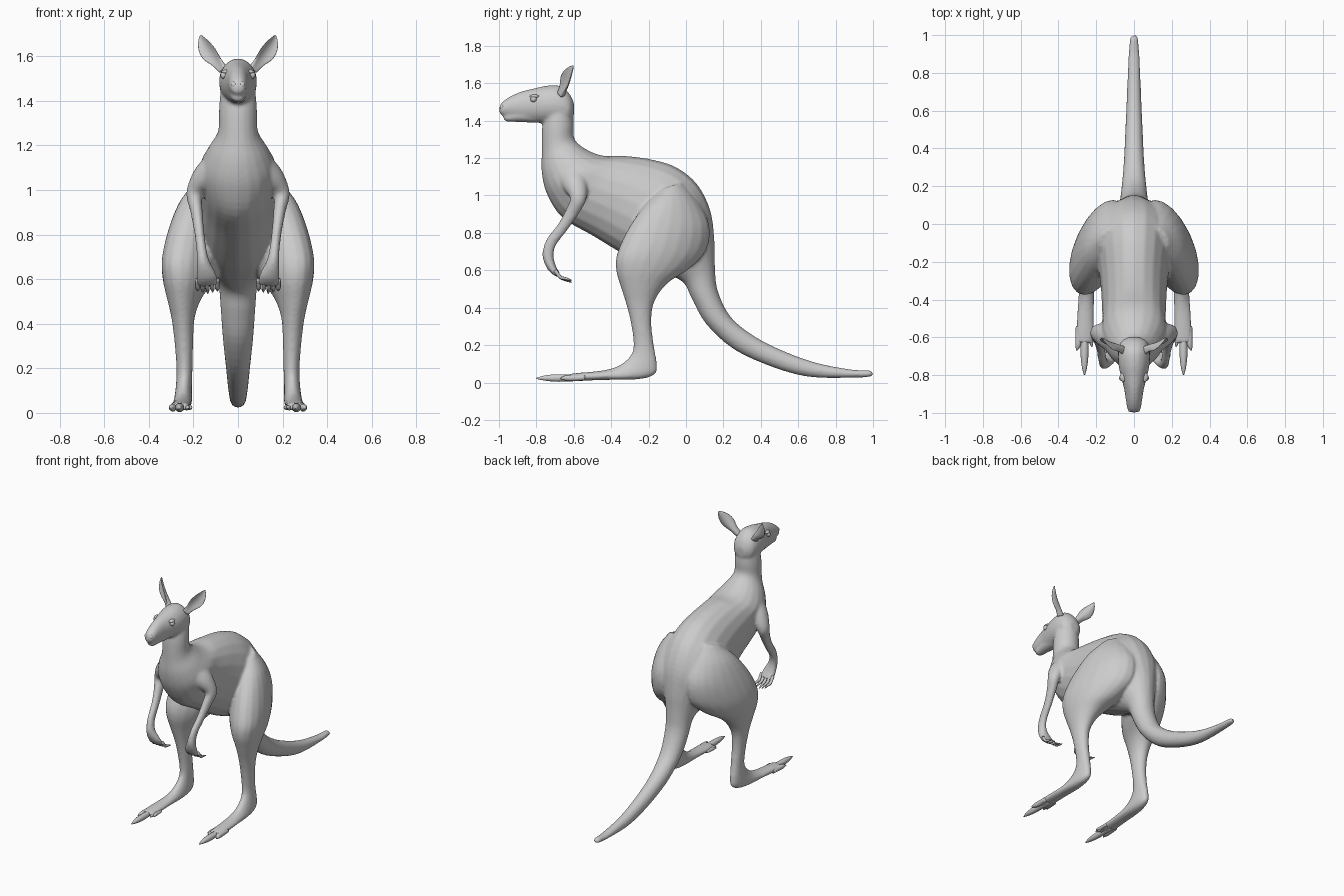
import bpy, bmesh
from math import sin, cos, pi
from mathutils import Vector, Matrix

X = Vector((1, 0, 0))


def catmull(a, b, c, d, t):
    return 0.5 * (2 * b + (c - a) * t + (2 * a - 5 * b + 4 * c - d) * t * t
                  + (3 * b - a - 3 * c + d) * t ** 3)


def loft(bm, rings, cup=None, sides=20, steps=4):
    """Skin elliptical rings (centre, half-width axis, half-depth axis)."""
    n, fine = len(rings), []
    for i in range(n - 1):
        four = [rings[min(max(i + k, 0), n - 1)] for k in (-1, 0, 1, 2)]
        for s in range(steps):
            fine.append([catmull(*[r[j] for r in four], s / steps) for j in range(3)])
    fine.append(rings[-1])
    loops = []
    for c, u, v in fine:
        loop = []
        for k in range(sides):
            a = 2 * pi * k / sides
            p = c + u * cos(a) + v * sin(a)
            if cup:
                p += cup * u.length * cos(a) ** 2
            loop.append(bm.verts.new(p))
        loops.append(loop)
    for a, b in zip(loops, loops[1:]):
        for k in range(sides):
            m = (k + 1) % sides
            bm.faces.new((a[k], a[m], b[m], b[k]))
    bm.faces.new(loops[0])
    bm.faces.new(loops[-1])


def span(rows):
    """Rows of back point, front point, half width -> rings."""
    out = []
    for r in rows:
        if len(r) == 5:
            r = (0, r[0], r[1], 0, r[2], r[3], r[4])
        p, q = Vector(r[:3]), Vector(r[3:6])
        out.append(((p + q) / 2, X * r[6], (p - q) / 2))
    return out


def limb(rows):
    """Rows of centre, half width, half depth -> rings square to the path."""
    pts = [Vector(r[:3]) for r in rows]
    out = []
    for i, r in enumerate(rows):
        t = (pts[min(i + 1, len(pts) - 1)] - pts[max(i - 1, 0)]).normalized()
        v = t.cross(X).normalized()
        out.append((pts[i], v.cross(t).normalized() * r[3], v * r[4]))
    return out


def mirrored(bm, rings, **kw):
    half = bmesh.new()
    loft(half, rings, **kw)
    add_both(bm, half)


def add_both(bm, half):
    me = bpy.data.meshes.new("half")
    half.to_mesh(me)
    half.free()
    bm.from_mesh(me)
    me.transform(Matrix.Scale(-1, 4, X))
    bm.from_mesh(me)
    bpy.data.meshes.remove(me)


def finish(name, bm):
    bmesh.ops.recalc_face_normals(bm, faces=bm.faces)
    for f in bm.faces:
        f.smooth = True
    me = bpy.data.meshes.new(name)
    bm.to_mesh(me)
    bm.free()
    ob = bpy.data.objects.new(name, me)
    bpy.context.collection.objects.link(ob)
    return ob


# Neck, torso and tail
body = bmesh.new()
loft(body, span([
    (-0.61, 1.50, -0.75, 1.46, .075), (-0.60, 1.38, -0.77, 1.36, .085),
    (-0.595, 1.30, -0.772, 1.22, .09), (-0.53, 1.245, -0.77, 1.11, .135),
    (-0.44, 1.212, -0.74, 1.0, .17), (-0.33, 1.212, -0.66, .88, .168),
    (-0.18, 1.192, -0.50, .785, .175), (-0.05, 1.15, -0.36, .70, .19),
    (0.06, 1.06, -0.25, .64, .20), (0.13, .92, -0.15, .60, .18),
    (0.152, .76, -0.08, .57, .12), (0.155, .62, -0.01, .53, .088),
    (0.17, .49, .035, .44, .078), (0.24, .35, .11, .31, .068),
    (0.37, .245, .26, .175, .055), (0.53, .165, .47, .08, .046),
    (0.70, .105, .66, .03, .038), (0.88, .07, .87, .025, .03),
    (0.98, .065, .98, .03, .022), (1.0, .052, 1.0, .043, .008)]))

# Head: skull with upper muzzle, then lower jaw
loft(body, span([
    (-0.998, 1.475, -0.998, 1.445, .014), (-0.985, 1.497, -0.985, 1.428, .033),
    (-0.94, 1.53, -0.94, 1.415, .042), (-0.88, 1.556, -0.87, 1.40, .052),
    (-0.81, 1.573, -0.80, 1.39, .070), (-0.74, 1.588, -0.74, 1.385, .083),
    (-0.67, 1.585, -0.68, 1.38, .084), (-0.62, 1.54, -0.63, 1.38, .07),
    (-0.598, 1.49, -0.60, 1.42, .03)]))
loft(body, span([
    (-0.975, 1.428, -0.975, 1.408, .014), (-0.96, 1.435, -0.96, 1.395, .028),
    (-0.90, 1.46, -0.90, 1.393, .038), (-0.80, 1.48, -0.80, 1.387, .05)]))

# Hind legs and feet
mirrored(body, span([
    (.10, -0.02, 1.07, .14, -0.14, 1.03, .06), (.10, .07, .96, .19, -0.22, .95, .105),
    (.11, .125, .84, .235, -0.31, .82, .125), (.12, .11, .71, .26, -0.368, .69, .135),
    (.17, .02, .61, .26, -0.374, .60, .115), (.225, -0.10, .53, .255, -0.345, .50, .077),
    (.245, -0.17, .43, .248, -0.32, .42, .052), (.243, -0.185, .32, .243, -0.295, .32, .042),
    (.24, -0.172, .20, .24, -0.28, .20, .036), (.243, -0.155, .10, .243, -0.30, .14, .036),
    (.245, -0.165, .045, .247, -0.36, .09, .04), (.25, -0.25, .018, .25, -0.43, .068, .042),
    (.256, -0.42, .014, .256, -0.50, .058, .044), (.26, -0.55, .01, .26, -0.57, .052, .046),
    (.262, -0.63, .01, .262, -0.63, .045, .045)]))

# Arms and palms
mirrored(body, limb([
    (.10, -0.615, 1.11, .06, .08), (.155, -0.59, 1.05, .055, .065),
    (.195, -0.577, .98, .038, .043), (.187, -0.61, .91, .028, .035),
    (.176, -0.66, .83, .023, .030), (.166, -0.72, .75, .022, .030),
    (.157, -0.738, .68, .028, .030), (.142, -0.718, .615, .046, .024),
    (.136, -0.685, .575, .05, .014)]))
kangaroo = finish("body", body)

# Fuse the overlapping body volumes into one soft skin
rem = kangaroo.modifiers.new("fuse", 'REMESH')
rem.mode = 'VOXEL'
rem.voxel_size = 0.009
rem.use_smooth_shade = True
soft = kangaroo.modifiers.new("soften", 'SMOOTH')
soft.factor = 0.5
soft.iterations = 5

# Fingers
fingers = bmesh.new()
for i in range(5):
    x = .094 + i * .022
    tip = .006 * abs(i - 2)
    mirrored(fingers, limb([
        (x, -0.70, .60, .010, .010), (x, -0.672, .563, .010, .009),
        (x - .002, -0.645, .55 + tip / 2, .008, .008),
        (x - .002, -0.612, .535 + tip, .002, .002)]), sides=8, steps=3)
finish("fingers", fingers)

# Toes: one long middle toe and shorter ones at the sides
toes = bmesh.new()
for x0, x1, tip, r in ((.262, .262, -0.80, .021), (.292, .303, -0.67, .018),
                       (.23, .222, -0.65, .013), (.218, .208, -0.63, .012)):
    mid = (-0.56 + tip) / 2
    mirrored(toes, limb([
        (x0, -0.54, .026, r * .9, r * .8), (x0, mid, .024, r, r),
        ((x0 + x1) / 2, mid * .4 + tip * .6, .024, r * .7, r * .7),
        (x1, tip, .022, .003, .003)]), sides=10)
finish("toes", toes)

# Cupped ears
ears = bmesh.new()
across = Vector((.66, .47, -.59)).normalized()
face = Vector((.55, -.84, -.05)).normalized()
mirrored(ears, [(Vector(c), across * w, face * t) for c, w, t in (
    ((.062, -0.665, 1.54), .022, .020), ((.088, -0.65, 1.573), .027, .014),
    ((.117, -0.635, 1.61), .040, .008), ((.142, -0.622, 1.645), .036, .006),
    ((.160, -0.610, 1.675), .020, .005), ((.168, -0.603, 1.694), .004, .003))],
    cup=face * .5)
finish("ears", ears)


def balls(name, loc, size):
    half = bmesh.new()
    bmesh.ops.create_uvsphere(half, u_segments=16, v_segments=10, radius=1,
                              matrix=Matrix.LocRotScale(loc, None, size))
    both = bmesh.new()
    add_both(both, half)
    finish(name, both)


# Eyes, brows and nostril wings
balls("eyes", Vector((.062, -0.815, 1.515)), Vector((.017, .017, .017)))
balls("eyebrows", Vector((.056, -0.81, 1.53)), Vector((.018, .026, .010)))
balls("nostrils", Vector((.018, -0.982, 1.472)), Vector((.014, .014, .015)))
